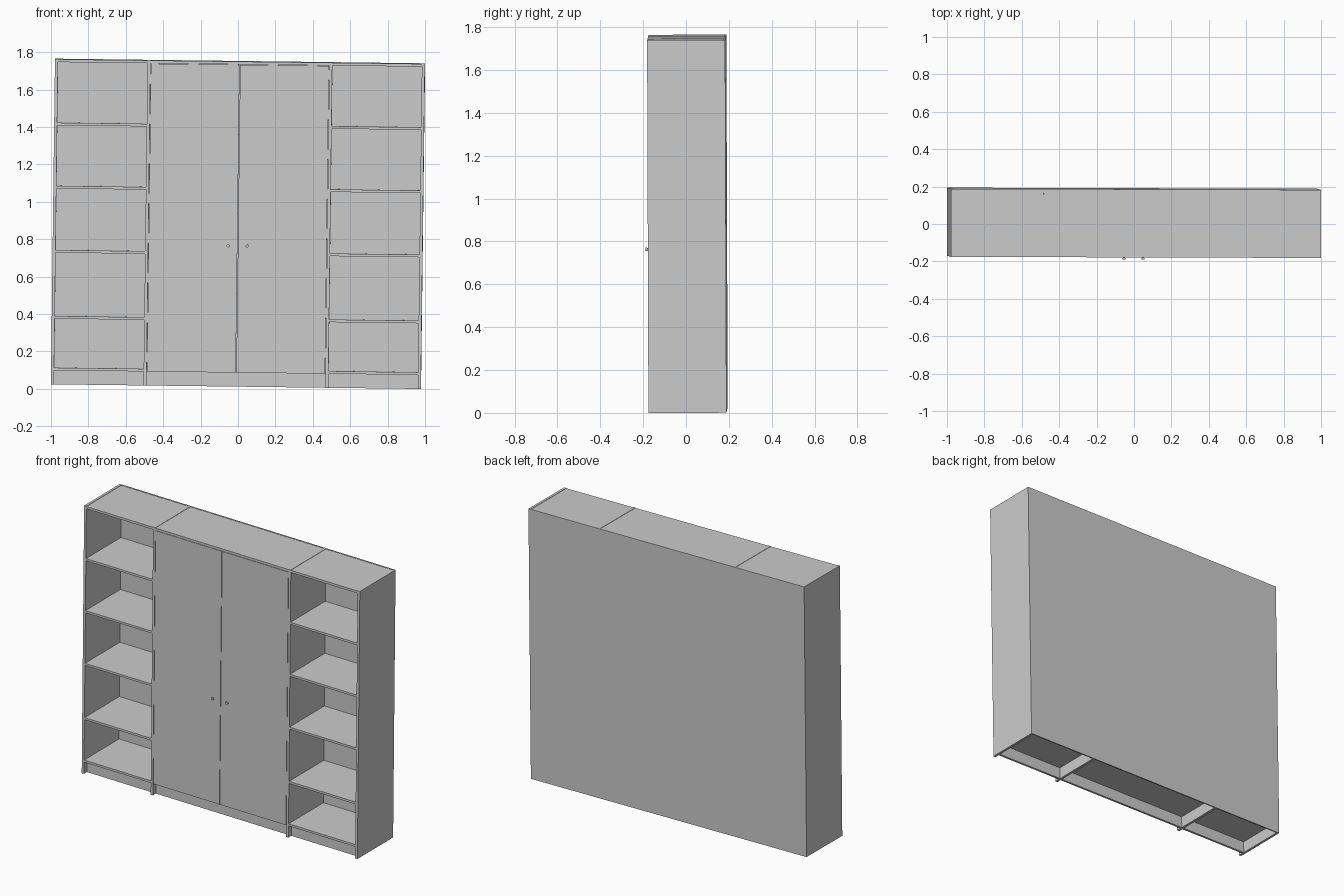
import bpy
import bmesh
from mathutils import Matrix, Euler

if "Cube" in bpy.data.objects:
    bpy.data.objects.remove(bpy.data.objects["Cube"], do_unlink=True)

# Overall sizes of the upright cabinet
H, T = 1.74, 0.016
FRONT, BACK = -0.1755, 0.1885
OUTER, INNER = 0.981, 0.486          # upright centre lines
KICK_TOP = 0.075
BACK_T = 0.008
IN_BACK = BACK - BACK_T

# The whole cabinet leans very slightly
lean = (Matrix.Translation((0, 0, 0.8825))
        @ Euler((0.0035, 0.0126, -0.003)).to_matrix().to_4x4()
        @ Matrix.Translation((0, 0, -H / 2)))

grey = bpy.data.materials.new("plain grey")
grey.use_nodes = True
colour = (0.6, 0.6, 0.6, 1)
grey.diffuse_color = colour
grey.node_tree.nodes["Principled BSDF"].inputs["Base Color"].default_value = colour


def finish(name, bm):
    mesh = bpy.data.meshes.new(name)
    bm.to_mesh(mesh)
    bm.free()
    mesh.materials.append(grey)
    obj = bpy.data.objects.new(name, mesh)
    bpy.context.collection.objects.link(obj)
    obj.matrix_world = lean
    return obj


def board(name, x, y, z):
    """Box given by its (low, high) range on each axis."""
    bm = bmesh.new()
    bmesh.ops.create_cube(bm, size=1)
    for v in bm.verts:
        v.co = [r[0] if c < 0 else r[1] for c, r in zip(v.co, (x, y, z))]
    return finish(name, bm)


def knob(name, x, z):
    """Short stem and a wider round head, pointing forwards."""
    bm = bmesh.new()
    for radius, near, far in ((0.005, 0, 0.006), (0.008, 0.006, 0.014)):
        spin = Matrix.Rotation(1.5707963, 4, "X")
        place = Matrix.Translation((x, FRONT - (near + far) / 2, z))
        bmesh.ops.create_cone(bm, cap_ends=True, segments=16, radius1=radius,
                              radius2=radius, depth=far - near, matrix=place @ spin)
    obj = finish(name, bm)
    bpy.ops.object.select_all(action="DESELECT")
    obj.select_set(True)
    bpy.context.view_layer.objects.active = obj
    bpy.ops.object.shade_smooth_by_angle()


# Back sheet and four uprights
board("back_panel", (-OUTER - T / 2, OUTER + T / 2), (IN_BACK, BACK), (0, H))
for name, x in (("right_side", -OUTER), ("right_divider", -INNER),
                ("left_divider", INNER), ("left_side", OUTER)):
    board(name, (x - T / 2, x + T / 2), (FRONT, IN_BACK), (0, H))

# Top, bottom and recessed plinth of each bay
bays = {"right": (-OUTER + T / 2, -INNER - T / 2),
        "middle": (-INNER + T / 2, INNER - T / 2),
        "left": (INNER + T / 2, OUTER - T / 2)}
for side, span in bays.items():
    start = FRONT + (0.017 if side == "middle" else 0.001)
    board(side + "_top", span, (FRONT, IN_BACK), (H - 0.017, H - 0.002))
    board(side + "_bottom", span, (start, IN_BACK), (KICK_TOP, KICK_TOP + 0.014))
    board(side + "_plinth", span, (FRONT + 0.03, FRONT + 0.044), (0, KICK_TOP))

# Open shelves in the outer bays
for side in ("right", "left"):
    for i, z in enumerate((0.358, 0.711, 1.054, 1.392)):
        board(f"{side}_shelf_{i + 1}", bays[side], (FRONT + 0.001, IN_BACK),
              (z - 0.007, z + 0.007))

# Two doors with knobs
for side, s in (("right", -1), ("left", 1)):
    edges = sorted((s * 0.0015, s * (INNER - T / 2 - 0.002)))
    board(side + "_door", edges, (FRONT, FRONT + 0.015), (KICK_TOP, H - 0.019))
    knob(side + "_knob", s * 0.051, 0.752)
